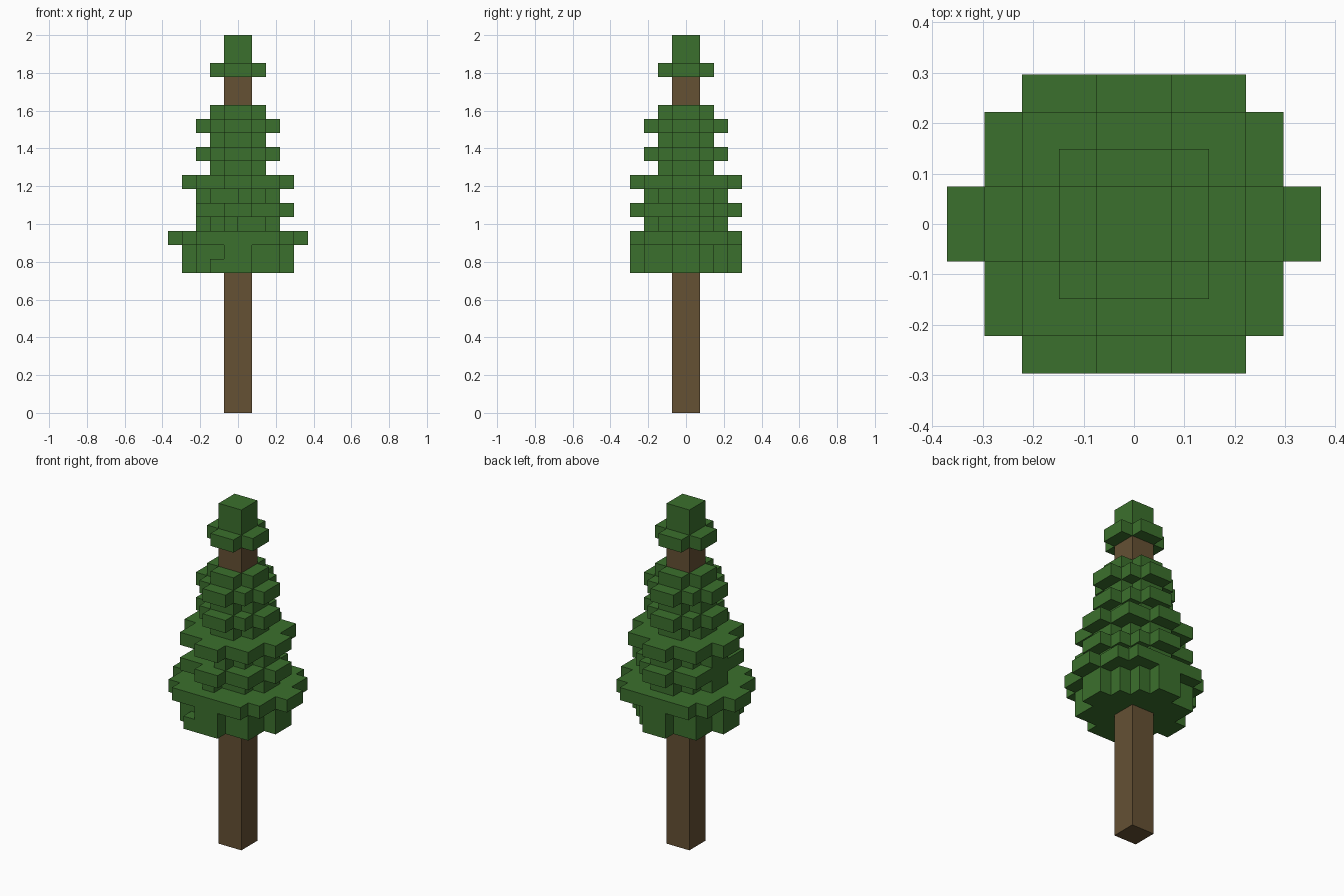
import bpy
import bmesh
from mathutils import Vector

U = 2 / 27  # size of one block

cube = bpy.data.objects.get("Cube")
if cube:
    bpy.data.objects.remove(cube)


def material(name, rgb):
    m = bpy.data.materials.new(name)
    m.use_nodes = True
    m.diffuse_color = (*rgb, 1)
    bsdf = m.node_tree.nodes["Principled BSDF"]
    bsdf.inputs["Base Color"].default_value = (*rgb, 1)
    bsdf.inputs["Roughness"].default_value = 0.9
    return m


green = material("needle green", (0.044, 0.162, 0.026))
brown = material("bark brown", (0.13, 0.082, 0.034))


def rect(hx, hy):
    return {(x, y) for x in range(-hx, hx) for y in range(-hy, hy)}


def cross(reach):
    return rect(reach, 1) | rect(1, reach)


def star(core):
    """Square core with a two-block arm on each side."""
    return rect(core, core) | cross(core + 1)


def build(name, cells, mat):
    """Skin a set of blocks with their outer faces and merge flat areas."""
    bm = bmesh.new()
    for cell in cells:
        c = Vector(cell)
        for axis in range(3):
            n, s, t = (Vector([float(k == (axis + j) % 3) for k in range(3)])
                       for j in range(3))
            for sign in (1, -1):
                if tuple(int(v) for v in c + n * sign) in cells:
                    continue
                base = c + n if sign > 0 else c
                quad = [base, base + s, base + s + t, base + t][::sign]
                bm.faces.new([bm.verts.new(p * U) for p in quad])
    bmesh.ops.remove_doubles(bm, verts=bm.verts[:], dist=U / 100)
    bmesh.ops.dissolve_limit(bm, angle_limit=0.01,
                             verts=bm.verts[:], edges=bm.edges[:])
    mesh = bpy.data.meshes.new(name)
    bm.to_mesh(mesh)
    bm.free()
    mesh.materials.append(mat)
    obj = bpy.data.objects.new(name, mesh)
    bpy.context.collection.objects.link(obj)


# Foliage tiers, bottom to top, with a few irregular blocks
skirt = star(3) - {(2, 2)}
wide = rect(4, 3) | rect(3, 4) | rect(5, 1)
tiers = {
    10: skirt | {(-2, -4)},
    11: skirt,
    12: wide,
    13: star(2) - {(0, -3)},
    14: star(3) - {(2, 2), (-4, 0), (-4, -1)},
    15: star(2) - {(-1, -3)},
    16: star(3),
    17: cross(2),
    18: star(2),
    19: cross(2),
    20: star(2),
    21: cross(2),
}
crown = {24: cross(2), 25: rect(1, 1), 26: rect(1, 1)}


def stack(layers):
    return {(x, y, z) for z, plan in layers.items() for x, y in plan}


build("foliage", stack(tiers), green)
build("crown", stack(crown), green)

# Trunk, bare below the foliage and again under the crown
build("lower_trunk", stack({z: rect(1, 1) for z in range(10)}), brown)
build("upper_trunk", stack({z: rect(1, 1) for z in (22, 23)}), brown)
